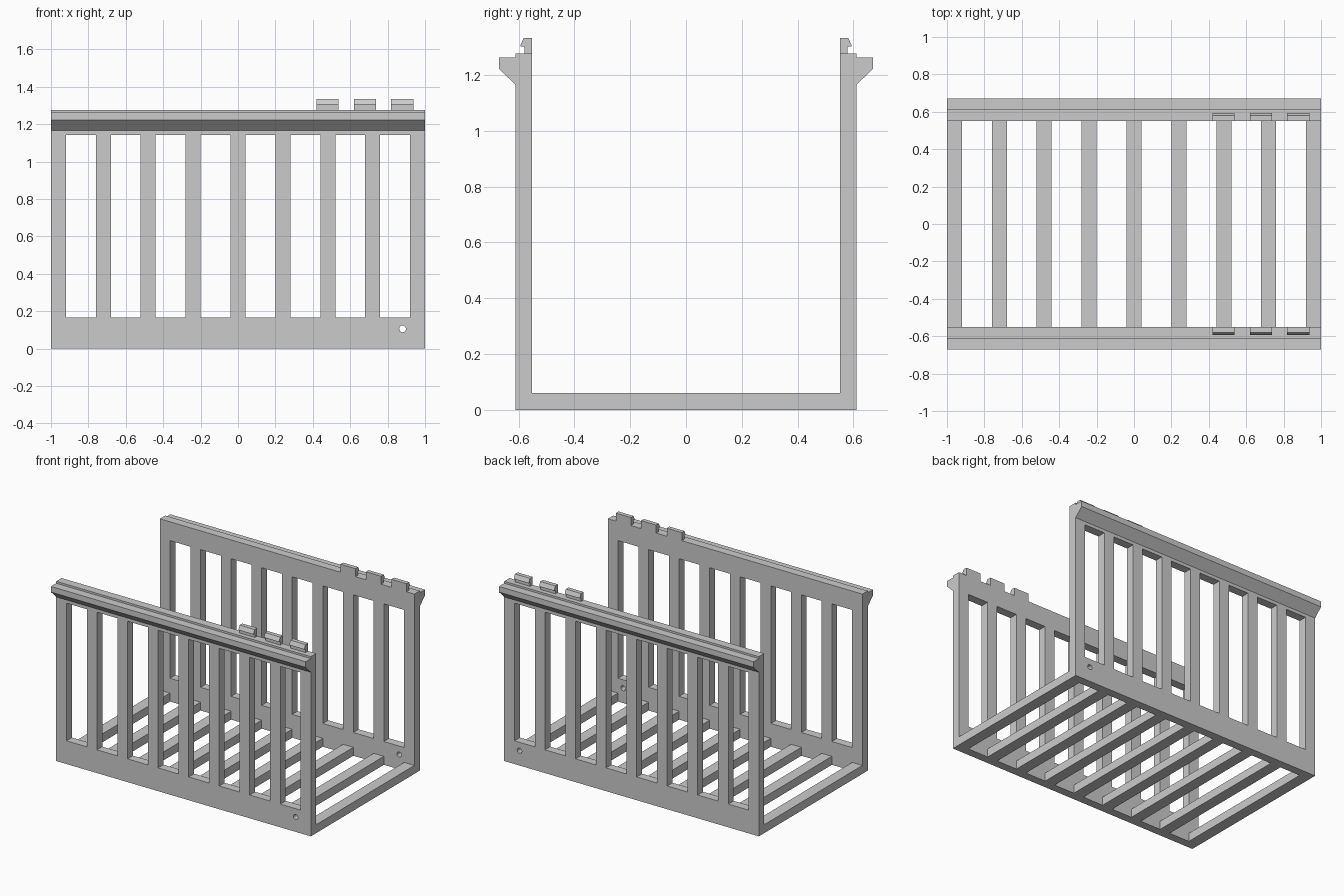
import bpy, bmesh
from mathutils import Matrix, Vector

default = bpy.data.objects.get("Cube")
if default:
    bpy.data.objects.remove(default)

grey = bpy.data.materials.new("plain_grey")
grey.use_nodes = True
colour = (0.6, 0.6, 0.6, 1)
grey.diffuse_color = colour
grey.node_tree.nodes["Principled BSDF"].inputs["Base Color"].default_value = colour

INNER, OUTER, TOP = 0.551, 0.611, 1.276
BARS, WIDTH, PITCH = 9, 0.08, 0.24
bar_x = [(i - (BARS - 1) / 2) * PITCH for i in range(BARS)]


def make_object(name, bm):
    bmesh.ops.recalc_face_normals(bm, faces=bm.faces)
    mesh = bpy.data.meshes.new(name)
    bm.to_mesh(mesh)
    bm.free()
    mesh.materials.append(grey)
    obj = bpy.data.objects.new(name, mesh)
    bpy.context.collection.objects.link(obj)
    return obj


def add_box(bm, x0, x1, y0, y1, z0, z1):
    size = Vector((x1 - x0, y1 - y0, z1 - z0))
    centre = Vector((x0 + x1, y0 + y1, z0 + z1)) / 2
    bmesh.ops.create_cube(bm, size=1, matrix=Matrix.Translation(centre) @ Matrix.Diagonal(size).to_4x4())


def extrude_profile(name, profile, x0, x1):
    """Extrude a (y, z) outline along x."""
    bm = bmesh.new()
    face = bm.faces.new([bm.verts.new((x0, y, z)) for y, z in profile])
    moved = bmesh.ops.extrude_face_region(bm, geom=[face], use_keep_orig=True)["geom"]
    verts = [v for v in moved if isinstance(v, bmesh.types.BMVert)]
    bmesh.ops.translate(bm, verts=verts, vec=(x1 - x0, 0, 0))
    return make_object(name, bm)


def mirror_y(obj):
    mod = obj.modifiers.new("mirror", 'MIRROR')
    mod.use_axis = (False, True, False)
    mod.use_clip = False
    mod.use_mirror_merge = False


# Front wall with its overhanging top flange
wall = extrude_profile("side_walls", [
    (-INNER, 0), (-INNER, TOP), (-OUTER, TOP), (-OUTER, 1.262),
    (-0.67, 1.262), (-0.67, 1.222), (-OUTER, 1.165), (-OUTER, 0)], -1, 1)

# Cutter for the window openings and the small round hole
bm = bmesh.new()
for a, b in zip(bar_x, bar_x[1:]):
    add_box(bm, a + WIDTH / 2, b - WIDTH / 2, -0.8, -0.4, 0.165, 1.142)
bmesh.ops.create_cone(
    bm, cap_ends=True, segments=24, radius1=0.018, radius2=0.018, depth=0.4,
    matrix=Matrix.Translation((0.88, -0.6, 0.105)) @ Matrix.Rotation(1.570796, 4, 'X'))
cutter = make_object("wall_cutter", bm)
cutter.hide_render = True

cut = wall.modifiers.new("openings", 'BOOLEAN')
cut.operation = 'DIFFERENCE'
cut.solver = 'EXACT'
cut.object = cutter
bpy.context.view_layer.objects.active = wall
bpy.ops.object.modifier_apply(modifier=cut.name)
bpy.data.objects.remove(cutter)
mirror_y(wall)

# Floor slats joining the two walls
bm = bmesh.new()
for x in bar_x:
    add_box(bm, x - WIDTH / 2, x + WIDTH / 2, -INNER, INNER, 0, 0.06)
make_object("floor_slats", bm)

# Hooked clips along the top edges
for i, x in enumerate((0.478, 0.679, 0.878)):
    clip = extrude_profile(f"top_clip_{i + 1}", [
        (-INNER, TOP), (-INNER, 1.333), (-0.581, 1.333), (-0.593, 1.307),
        (-0.593, 1.302), (-0.579, 1.302), (-0.579, TOP)], x - 0.059, x + 0.059)
    mirror_y(clip)
